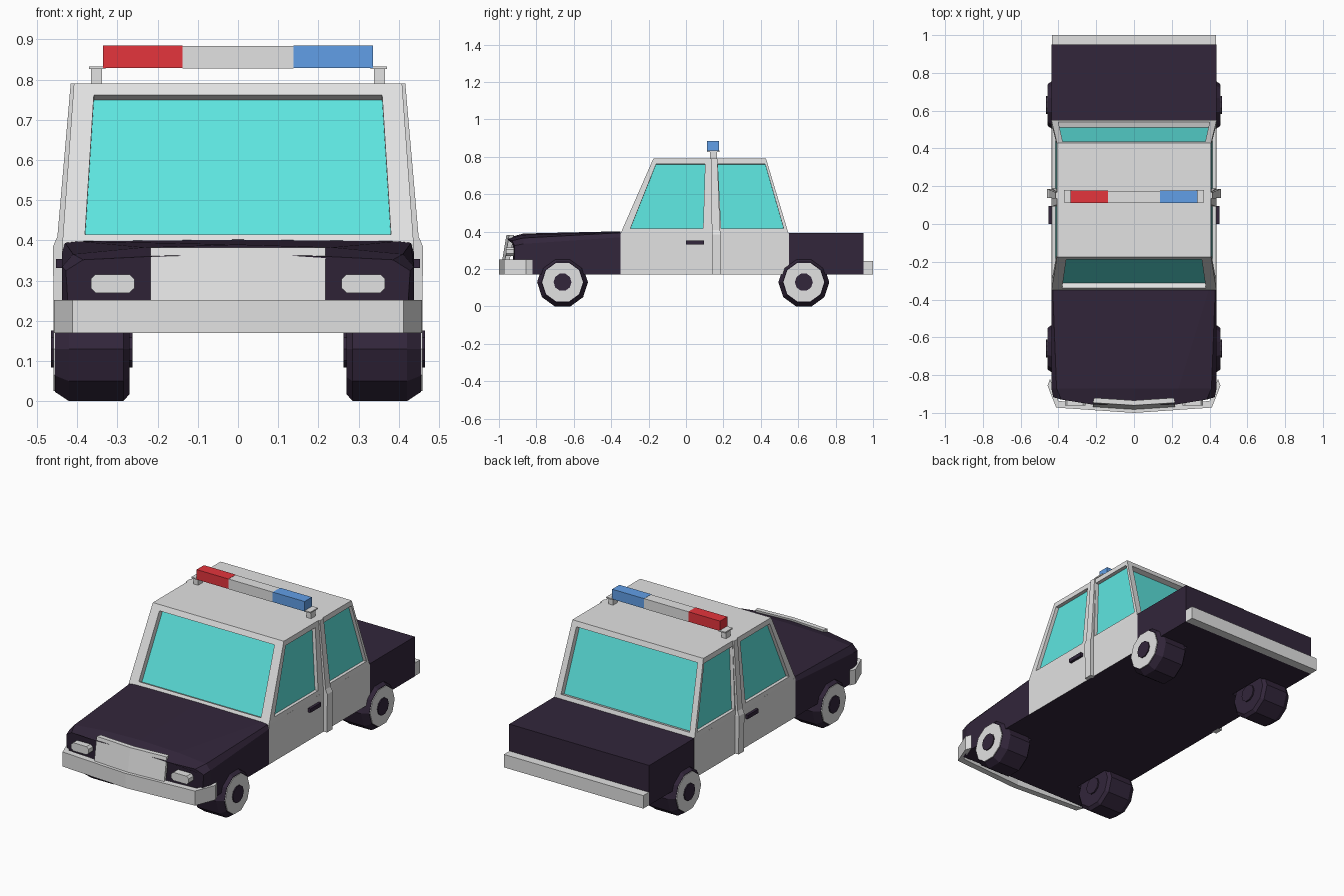
import bpy, bmesh, math
from mathutils import Vector, Matrix

cube = bpy.data.objects.get("Cube")
if cube:
    bpy.data.objects.remove(cube, do_unlink=True)

WHITE, DARK, GLASS, RED, BLUE = range(5)
palette = []
for name, rgb in (("body_white", (.76, .76, .76)), ("dark_plum", (.032, .019, .043)),
                  ("cyan_glass", (.11, .78, .74)), ("beacon_red", (.78, .035, .046)),
                  ("beacon_blue", (.123, .354, .82))):
    m = bpy.data.materials.new(name)
    m.use_nodes = True
    m.diffuse_color = (*rgb, 1)
    m.node_tree.nodes["Principled BSDF"].inputs["Base Color"].default_value = (*rgb, 1)
    palette.append(m)


def finish(name, bm, mat=None):
    """Turn a bmesh into an object that carries the shared palette."""
    bmesh.ops.remove_doubles(bm, verts=bm.verts, dist=1e-5)
    bmesh.ops.recalc_face_normals(bm, faces=bm.faces)
    if mat is not None:
        for f in bm.faces:
            f.material_index = mat
    mesh = bpy.data.meshes.new(name)
    bm.to_mesh(mesh)
    bm.free()
    for m in palette:
        mesh.materials.append(m)
    ob = bpy.data.objects.new(name, mesh)
    bpy.context.scene.collection.objects.link(ob)
    return ob


def loft(name, rings, mat, caps=True):
    """Skin closed rings of equal length, capping both ends."""
    bm = bmesh.new()
    rows = [[bm.verts.new(p) for p in r] for r in rings]
    n = len(rows[0])
    for r0, r1 in zip(rows, rows[1:]):
        for i in range(n):
            j = (i + 1) % n
            bm.faces.new((r0[i], r0[j], r1[j], r1[i]))
    bm.faces.new(rows[0])
    bm.faces.new(rows[-1])
    return finish(name, bm, mat)


def box(name, x, y, z, mat):
    return loft(name, [[(x[0], y[0], h), (x[1], y[0], h), (x[1], y[1], h), (x[0], y[1], h)]
                       for h in z], mat)


def cylinder(name, x0, x1, y, z, r, mat, sides=10):
    turn = math.pi / sides
    return loft(name, [[(x, y + r * math.sin(turn * (2 * i + 1)), z + r * math.cos(turn * (2 * i + 1)))
                        for i in range(sides)] for x in (x0, x1)], mat)


def bent_strip(name, half, thick, z0, z1, lean=0):
    """Upright band following a path mirrored across the middle."""
    path = [(-x, y) for x, y in reversed(half) if x] + list(half)
    outline = path + [(x * .97, y + thick) for x, y in reversed(path)]
    return loft(name, [[(x, y + d, z) for x, y in outline] for z, d in ((z0, 0), (z1, lean))], WHITE)


# Front body: hood and fenders lofted along the length
def section(half, y, sweep=0):
    pts = half + [(-x, z) for x, z in reversed(half) if x]
    return [(x, y + sweep * max(0, abs(x) - .3), z) for x, z in pts]


front_body = loft("front_body", [
    section([(0, .402), (.395, .398), (.43, .394), (.437, .37), (.437, .17)], -.35),
    section([(0, .39), (.235, .383), (.41, .366), (.437, .335), (.437, .17)], -.87),
    section([(0, .366), (.225, .36), (.385, .352), (.428, .325), (.418, .17)], -.955, .3),
], DARK)

# Doors section and trunk
cabin = box("door_section", (-.437, .437), (-.35, .55), (.17, .392), WHITE)
for p in cabin.data.polygons:
    if p.normal.z < -.9:
        p.material_index = DARK
trunk = box("trunk", (-.436, .436), (.55, .95), (.17, .394), DARK)

# Greenhouse: framed panels with sunken glass
bm = bmesh.new()
MIDDLE = Vector((0, .1, .55))


def quad(pts, mat):
    bm.faces.new([bm.verts.new(p) for p in pts]).material_index = mat


def window(corners, u0, u1, v0=.07, v1=.928, depth=.03):
    a, b, c, d = (Vector(p) for p in corners)
    normal = (b - a).cross(d - a).normalized()
    if normal.dot(MIDDLE - a) < 0:
        normal.negate()
    hole = [a.lerp(b, u).lerp(d.lerp(c, u), v) for u, v in ((u0, v0), (u1, v0), (u1, v1), (u0, v1))]
    pane = [p + normal * depth for p in hole]
    outer = (a, b, c, d)
    for i in range(4):
        j = (i + 1) % 4
        quad((outer[i], outer[j], hole[j], hole[i]), WHITE)
        quad((hole[i], hole[j], pane[j], pane[i]), WHITE)
    quad(pane, GLASS)


BX, TX, BZ, TZ = .437, .408, .39, .79
low, high = (-.35, .145, .548), (-.175, .137, .428)
for s in (-1, 1):
    for i, (u0, u1) in enumerate(((.085, .89), (.11, .955))):
        window([(s * BX, low[i], BZ), (s * BX, low[i + 1], BZ),
                (s * TX, high[i + 1], TZ), (s * TX, high[i], TZ)], u0, u1, depth=.02)
for k, margin in ((0, .063), (2, .04)):
    window([(-BX, low[k], BZ), (BX, low[k], BZ), (TX, high[k], TZ), (-TX, high[k], TZ)],
           margin, 1 - margin, .062)
for w, ys, z in ((TX, high, TZ), (BX, low, BZ)):
    quad([(w, y, z) for y in ys] + [(-w, y, z) for y in reversed(ys)], WHITE)
finish("greenhouse", bm)

# Bumpers and grille
bent_strip("front_bumper", [(0, -1), (.412, -.972), (.458, -.855)], .035, .17, .252)
box("rear_bumper", (-.434, .434), (.95, 1), (.17, .243), WHITE)
bent_strip("grille", [(0, -.982), (.218, -.968)], .026, .25, .382, .022)

for s, side in ((1, "left"), (-1, "right")):
    # Headlight: plate with clipped corners
    outline = [(.27, .27), (.354, .27), (.366, .282), (.366, .304),
               (.354, .316), (.27, .316), (.257, .304), (.257, .282)]
    loft(side + "_headlight", [[(s * x, y, z) for x, z in outline] for y in (-.962, -.92)], WHITE)

    # Door handle and centre pillar trim
    box(side + "_door_handle", (s * .43, s * .452), (0, .095), (.332, .354), DARK)
    loft(side + "_pillar_trim", [
        [(s * x, y, z) for x, y in ((xi, y0), (xo, y0), (xo, y1), (xi, y1))]
        for xi, xo, y0, y1, z in ((.43, .458, .138, .186, .17), (.43, .46, .138, .186, .385),
                                  (.42, .449, .138, .182, .41), (.39, .416, .134, .168, TZ))], WHITE)

    # Light bar feet and beacons
    box(side + "_light_foot", (s * .338, s * .366), (.128, .166), (.78, .826), WHITE)
    box(side + "_light_foot_cap", (s * .33, s * .371), (.115, .18), (.826, .833), WHITE)
    box(side + "_beacon", (s * .138, s * .336), (.112, .177), (.829, .885), BLUE if s > 0 else RED)

    # Wheels: ten-sided tyre, pale disc, dark hub, with arches cut in the body
    for y, end in ((-.66, "front"), (.63, "rear")):
        name = end + "_" + side + "_wheel"
        turn = math.pi / 10
        loft(name + "_tyre", [
            [(s * x, y + r * math.sin(turn * (2 * i + 1)), .13 + r * math.cos(turn * (2 * i + 1)))
             for i in range(10)]
            for x, r in ((.27, .118), (.285, .136), (.42, .136), (.455, .112))], DARK)
        cylinder(name + "_disc", s * .45, s * .459, y, .13, .109, WHITE)
        cylinder(name + "_hub", s * .262, s * .465, y, .13, .048, DARK)

        cutter = cylinder("arch_cutter", s * .255, s * .6, y, .13, .127, DARK)
        cutter.hide_render = True
        for body in ((front_body,) if y < 0 else (cabin, trunk)):
            mod = body.modifiers.new("arch", "BOOLEAN")
            mod.operation, mod.solver, mod.object = "DIFFERENCE", "EXACT", cutter
            bpy.context.view_layer.update()
            cut = bpy.data.meshes.new_from_object(
                body.evaluated_get(bpy.context.evaluated_depsgraph_get()))
            body.modifiers.clear()
            body.data = cut
        bpy.data.objects.remove(cutter, do_unlink=True)

# Light bar between the beacons
box("light_bar", (-.138, .138), (.114, .175), (.827, .884), WHITE)
